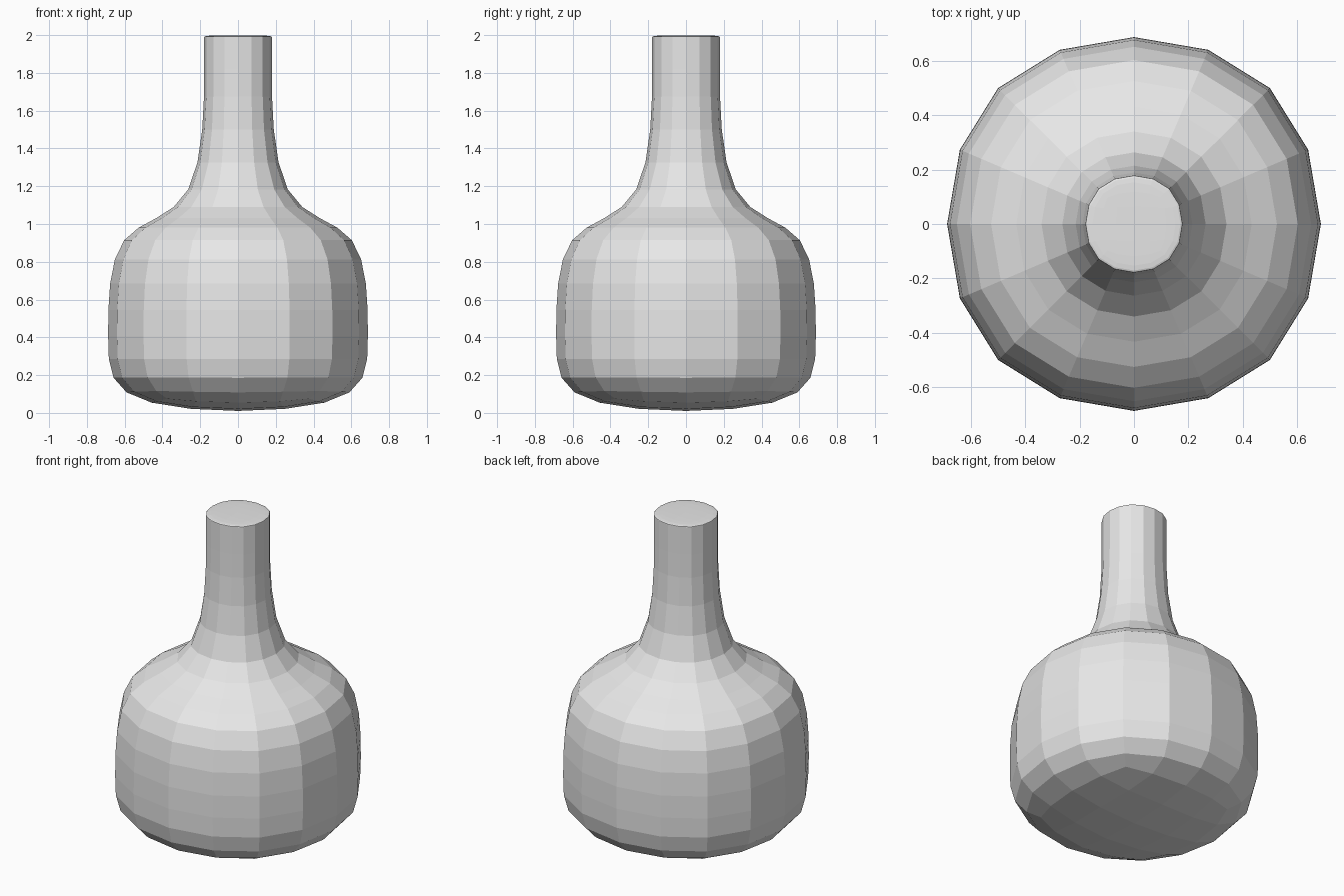
import bpy
import bmesh

if "Cube" in bpy.data.objects:
    bpy.data.objects.remove(bpy.data.objects["Cube"])

# Square cage rings from bottom to top: (half width, height)
RINGS = [
    (0.75, -0.02),    # underside
    (0.75, 0.36),     # lower body
    (0.75, 1.025),    # shoulder
    (0.195, 1.025),   # neck root
    (0.195, 1.975),   # neck
    (0.195, 1.99),    # tight loops hold the rim crisp
    (0.195, 2.0),
]

grey = bpy.data.materials.new("plain grey")
grey.diffuse_color = (0.8, 0.8, 0.8, 1.0)
grey.use_nodes = True
grey.node_tree.nodes["Principled BSDF"].inputs["Base Color"].default_value = grey.diffuse_color


def lofted_square(name, rings, material):
    """Join square rings into a closed cage."""
    bm = bmesh.new()
    loops = [[bm.verts.new((sx * a, sy * a, z))
              for sx, sy in ((-1, -1), (1, -1), (1, 1), (-1, 1))]
             for a, z in rings]
    for low, high in zip(loops, loops[1:]):
        for i in range(4):
            j = (i + 1) % 4
            bm.faces.new((low[i], low[j], high[j], high[i]))
    bm.faces.new(loops[0][::-1])
    bm.faces.new(loops[-1])
    bmesh.ops.recalc_face_normals(bm, faces=bm.faces)
    mesh = bpy.data.meshes.new(name)
    bm.to_mesh(mesh)
    bm.free()
    mesh.materials.append(material)
    obj = bpy.data.objects.new(name, mesh)
    bpy.context.collection.objects.link(obj)
    return obj


# Bottle: body and neck in one piece, rounded to sixteen flat sides
bottle = lofted_square("bottle", RINGS, grey)
rounding = bottle.modifiers.new("rounding", 'SUBSURF')
rounding.levels = 2
rounding.render_levels = 2
